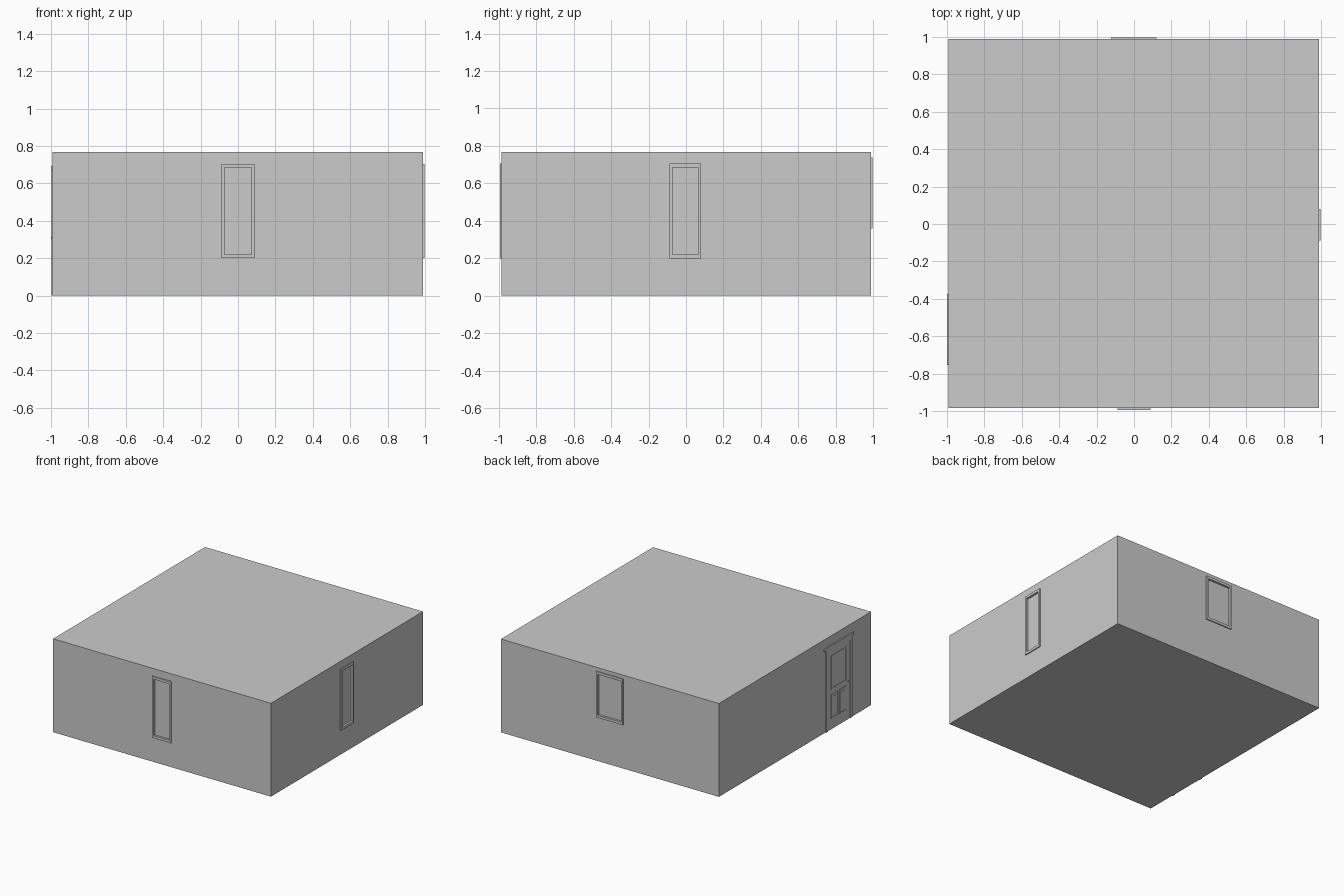
import bpy
from mathutils import Vector

if "Cube" in bpy.data.objects:
    bpy.data.objects.remove(bpy.data.objects["Cube"])

X0, X1, Y0, Y1, H = -0.991, 0.989, -0.985, 0.988, 0.767
# wall: (origin, along, outward)
WALLS = {
    "front": (Vector((0, Y0, 0)), Vector((1, 0, 0)), Vector((0, -1, 0))),
    "back": (Vector((0, Y1, 0)), Vector((1, 0, 0)), Vector((0, 1, 0))),
    "right": (Vector((X1, 0, 0)), Vector((0, 1, 0)), Vector((1, 0, 0))),
    "left": (Vector((X0, 0, 0)), Vector((0, 1, 0)), Vector((-1, 0, 0))),
}


def box(name, lo, hi):
    lo, hi = Vector(lo), Vector(hi)
    bpy.ops.mesh.primitive_cube_add(size=1, location=(lo + hi) / 2)
    ob = bpy.context.object
    ob.name = name
    ob.scale = hi - lo
    return ob


def wall_box(name, wall, u0, u1, z0, z1, d0, d1):
    o, a, n = WALLS[wall]
    p = o + a * u0 + n * d0
    q = o + a * u1 + n * d1
    return box(name, (min(p.x, q.x), min(p.y, q.y), z0),
               (max(p.x, q.x), max(p.y, q.y), z1))


def frame(name, wall, u0, u1, z0, z1, t, d0, d1):
    wall_box(name + "_side_a", wall, u0, u0 + t, z0, z1, d0, d1)
    wall_box(name + "_side_b", wall, u1 - t, u1, z0, z1, d0, d1)
    wall_box(name + "_bottom", wall, u0 + t, u1 - t, z0, z0 + t, d0, d1)
    wall_box(name + "_top", wall, u0 + t, u1 - t, z1 - t, z1, d0, d1)


# solid building
body = box("walls_and_roof", (X0, Y0, 0), (X1, Y1, H))


def recess(wall, u0, u1, z0, z1, depth):
    c = wall_box("recess_cutter", wall, u0, u1, z0, z1, -depth, 0.05)
    c.hide_render = True
    c.hide_viewport = True
    m = body.modifiers.new("recess", 'BOOLEAN')
    m.object = c
    m.solver = 'EXACT'


# windows: raised frame around a shallow recessed pane
T = 0.015
for wall, u0, u1, z0, z1 in (("front", -0.087, 0.087, 0.2, 0.705),
                             ("right", -0.087, 0.081, 0.2, 0.705),
                             ("back", -0.122, 0.12, 0.36, 0.737)):
    frame(wall + "_window_frame", wall, u0, u1, z0, z1, T, -0.008, 0.009)
    recess(wall, u0 + T, u1 - T, z0 + T + 0.005, z1 - T - 0.005, 0.008)
    # thicker head and sill
    wall_box(wall + "_window_sill", wall, u0 + T, u1 - T, z0 + T, z0 + 0.021, -0.008, 0.009)
    wall_box(wall + "_window_head", wall, u0 + T, u1 - T, z1 - 0.021, z1 - T, -0.008, 0.009)

# door casing and cornice
C = -0.565
for side, s in (("a", -1), ("b", 1)):
    u = sorted((C + s * 0.145, C + s * 0.17))
    wall_box("door_jamb_" + side, "left", *u, 0, 0.668, -0.008, 0.007)
wall_box("door_head", "left", C - 0.145, C + 0.145, 0.645, 0.668, -0.008, 0.007)
wall_box("door_cornice", "left", C - 0.19, C + 0.19, 0.668, 0.692, -0.008, 0.009)

# door leaf with one tall pane and two lower panels, outlined by mouldings
wall_box("door_leaf", "left", C - 0.145, C + 0.145, 0.0, 0.645, -0.008, 0.002)
frame("door_pane_moulding", "left", C - 0.1, C + 0.1, 0.325, 0.605, 0.012, 0, 0.005)
for side, s in (("a", -1), ("b", 1)):
    u0, u1 = sorted((C + s * 0.008, C + s * 0.1))
    frame("door_panel_moulding_" + side, "left", u0, u1, 0.085, 0.285, 0.01, 0, 0.005)
    wall_box("door_panel_" + side, "left", u0 + 0.024, u1 - 0.024, 0.109, 0.261, 0, 0.004)

# door knob
bpy.ops.mesh.primitive_uv_sphere_add(segments=12, ring_count=8, radius=0.007,
                                     location=(X0 - 0.002, C - 0.123, 0.31))
bpy.context.object.name = "door_knob"
bpy.ops.object.shade_smooth_by_angle()
